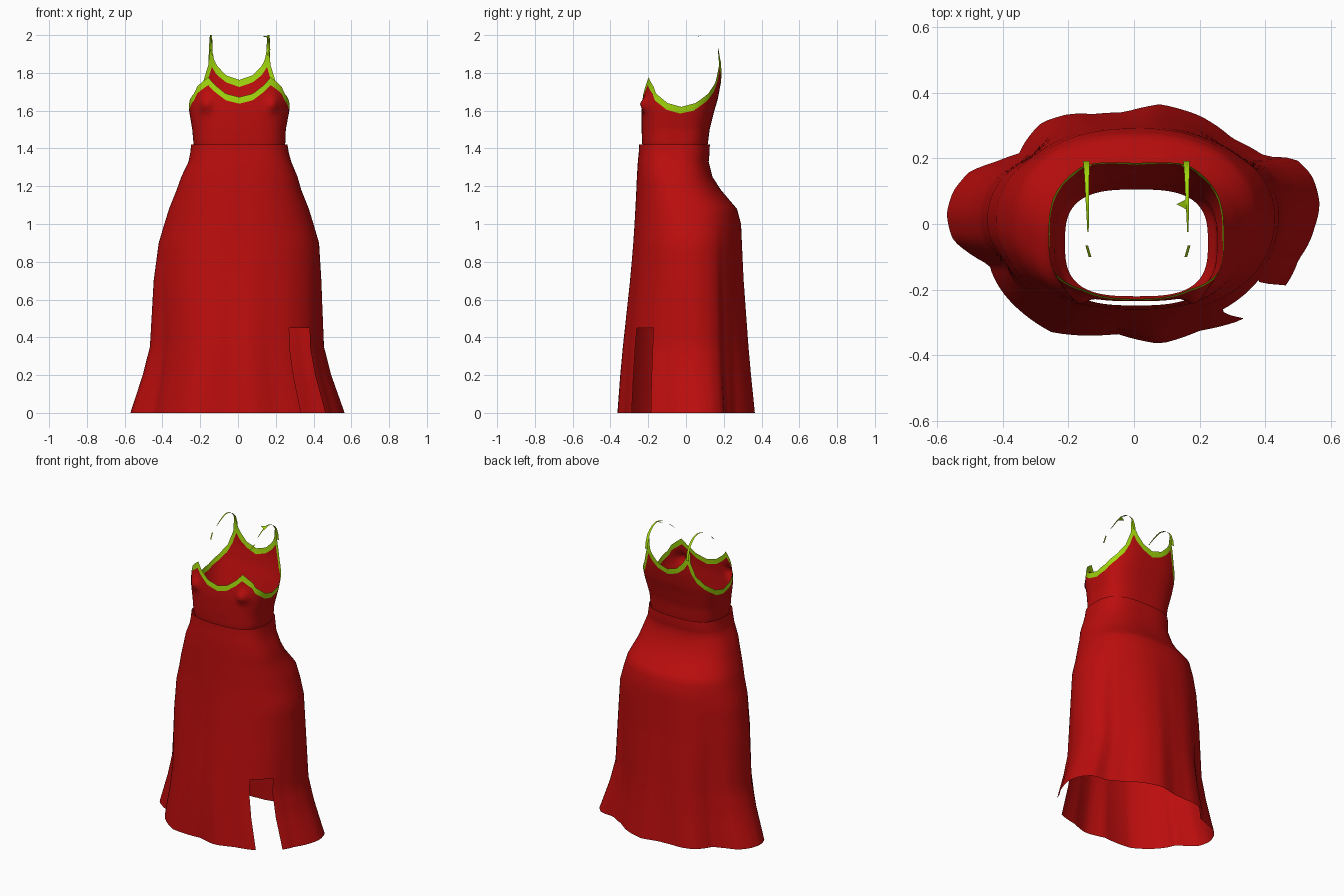
import bpy, bmesh, math

if "Cube" in bpy.data.objects:
    bpy.data.objects.remove(bpy.data.objects["Cube"])


def material(name, rgb):
    m = bpy.data.materials.new(name)
    m.diffuse_color = (*rgb, 1)
    m.use_nodes = True
    m.node_tree.nodes["Principled BSDF"].inputs["Base Color"].default_value = m.diffuse_color
    return m


RED = material("red cloth", (0.5, 0.004, 0.004))
GREEN = material("lime trim", (0.36, 0.68, 0.004))


def lerp_table(table, t):
    """Linear look-up in rows of (key, value, value...)."""
    if t <= table[0][0]:
        return table[0][1:]
    for a, b in zip(table, table[1:]):
        if t <= b[0]:
            f = (t - a[0]) / (b[0] - a[0])
            return tuple(p + (q - p) * f for p, q in zip(a[1:], b[1:]))
    return table[-1][1:]


def round_box(phi, n):
    """Radius of a unit superellipse in direction phi."""
    return (abs(math.cos(phi)) ** n + abs(math.sin(phi)) ** n) ** (-1 / n)


def place(ext, phi, r):
    """Point on a section with extents (left, right, front, back)."""
    l, rt, f, b = ext
    return ((l + rt) / 2 + (rt - l) / 2 * r * math.cos(phi),
            (f + b) / 2 + (b - f) / 2 * r * math.sin(phi))


def build(name, columns, mats, keep=lambda i, j: True, mat=lambda i, j: 0, closed=True):
    """Skin a grid of point columns."""
    bm = bmesh.new()
    grid = [[bm.verts.new(p) for p in col] for col in columns]
    n = len(grid)
    for i in range(n if closed else n - 1):
        a, b = grid[i], grid[(i + 1) % n]
        for j in range(len(a) - 1):
            if keep(i, j):
                f = bm.faces.new((a[j], b[j], b[j + 1], a[j + 1]))
                f.material_index = mat(i, j)
                f.smooth = True
    bmesh.ops.delete(bm, geom=[v for v in bm.verts if not v.link_faces], context='VERTS')
    me = bpy.data.meshes.new(name)
    bm.to_mesh(me)
    bm.free()
    for m in mats:
        me.materials.append(m)
    ob = bpy.data.objects.new(name, me)
    bpy.context.collection.objects.link(ob)
    return ob


# ---- Skirt: wavy hem blending up to a rounded waist, with a slit ----
HEM = [(.565, .06), (.54, .15), (.49, .2), (.4, .205), (.3, .26), (.2, .33), (.08, .365),
       (-.03, .34), (-.12, .335), (-.2, .335), (-.28, .31), (-.35, .215), (-.42, .19),
       (-.5, .16), (-.55, .1), (-.57, .03), (-.55, -.05), (-.44, -.125), (-.34, -.27),
       (-.25, -.33), (-.15, -.34), (-.05, -.335), (.08, -.365), (.2, -.325), (.32, -.295),
       (.46, -.19), (.5, -.11), (.55, -.01)]
polar = []
for x, y in HEM:
    u, v = (x + .0025) / .5675, y / .365
    polar.append((math.degrees(math.atan2(v, u)) % 360, math.hypot(u, v)))
polar.sort()
polar = [(polar[-1][0] - 360, polar[-1][1])] + polar + [(polar[0][0] + 360, polar[0][1])]

# height, left, right, front, back, wave amount, squareness
SKIRT = [(0, -.57, .565, -.365, .365, 1, 2.1), (.2, -.505, .495, -.35, .345, .8, 2.1),
         (.35, -.467, .457, -.336, .332, .6, 2.1), (.7, -.447, .443, -.298, .307, .3, 2.1),
         (.9, -.42, .43, -.28, .297, .12, 2.15), (1.0, -.39, .4, -.273, .292, .05, 2.2),
         (1.08, -.365, .375, -.268, .27, 0, 2.3), (1.18, -.325, .335, -.263, .185, 0, 2.4),
         (1.25, -.3, .315, -.26, .14, 0, 2.5), (1.33, -.262, .282, -.255, .12, 0, 2.7),
         (1.38, -.252, .268, -.25, .125, 0, 2.8), (1.42, -.248, .262, -.248, .126, 0, 2.8)]
SLIT_A, SLIT_B, SLIT_Z = 307, 328, 0.45
levels = sorted({round(i * .05, 2) for i in range(29)} | {1.08, 1.18, 1.33, 1.38, 1.42})
angles = list(range(1, 361, 3))      # columns fall on both slit edges
columns = []
for d in angles:
    phi = math.radians(d)
    col = []
    for z in levels:
        *ext, wave, n = lerp_table(SKIRT, z)
        r = wave * lerp_table(polar, d)[0] + (1 - wave) * round_box(phi, n)
        col.append((*place(ext, phi, r), z))
    columns.append(col)
build("skirt", columns, [RED],
      keep=lambda i, j: not (SLIT_A <= angles[i] < SLIT_B and levels[j] < SLIT_Z - .001))

# ---- Bodice: rounded-box tube cut to the neckline, with a trim band on top ----
BODICE = [(1.36, -.21, .225, -.22, .105), (1.42, -.235, .25, -.232, .115),
          (1.5, -.242, .253, -.235, .125), (1.6, -.259, .272, -.235, .15),
          (1.66, -.262, .276, -.23, .168), (1.75, -.26, .275, -.218, .185),
          (1.85, -.26, .275, -.205, .193), (1.93, -.26, .275, -.2, .182)]
# degrees from the front centre, trim bottom, trim top
EDGE = [(0, 1.637, 1.672), (15, 1.655, 1.69), (27, 1.70, 1.737), (34, 1.735, 1.777),
        (48, 1.69, 1.727), (53, 1.655, 1.692), (72, 1.605, 1.64), (94, 1.585, 1.62),
        (114, 1.6, 1.64), (130, 1.65, 1.69), (140, 1.70, 1.75), (146, 1.765, 1.84),
        (148, 1.80, 1.93), (150, 1.83, 1.93), (152, 1.815, 1.875), (155, 1.79, 1.84),
        (165, 1.75, 1.787), (180, 1.725, 1.763)]
ROWS = 16
columns = []
for d in range(0, 360, 2):
    phi = math.radians(d - 90)
    low, top = lerp_table(EDGE, d if d <= 180 else 360 - d)
    col = []
    for z in [1.36 + (low - 1.36) * k / ROWS for k in range(ROWS + 1)] + [(low + top) / 2, top]:
        x, y = place(lerp_table(BODICE, z), phi, round_box(phi, 3))
        if y < 0:      # bust points
            for cx in (-.172, .188):
                y -= .032 * math.exp(-((x - cx) ** 2 + (z - 1.635) ** 2) / .0012)
        col.append((x, y, z))
    columns.append(col)
build("bodice", columns, [RED, GREEN], mat=lambda i, j: int(j >= ROWS))


# ---- Shoulder straps: tapering ribbons arching forward, with loose tips ----
def ribbon(name, path):
    build(name, [[(x - w / 2, y, z), (x + w / 2, y, z)] for x, y, z, w in path],
          [GREEN], closed=False)


ARCH = [(.192, 1.86, .022), (.188, 1.9, .019), (.172, 1.945, .017), (.15, 1.97, .015),
        (.12, 1.99, .013), (.08, 2.0, .011), (.05, 1.994, .009), (.02, 1.982, .007),
        (-.025, 1.958, .004)]
for side, x0, x1 in (("left", -.146, -.14), ("right", .159, .164)):
    ribbon(side + "_strap", [(x0 + (x1 - x0) * k / 8, y, z, w)
                             for k, (y, z, w) in enumerate(ARCH)])
    s = -1 if x0 < 0 else 1
    ribbon(side + "_strap_tip", [(x1 + s * .004, -.065, 1.926, .008),
                                 (x1 - s * .006, -.1, 1.893, .008)])

# small folded flap on the right strap
build("strap_flap", [[(.13, .06, 1.992), (.131, .061, 1.993)],
                     [(.168, .04, 1.985), (.168, .08, 1.998)]], [GREEN], closed=False)
